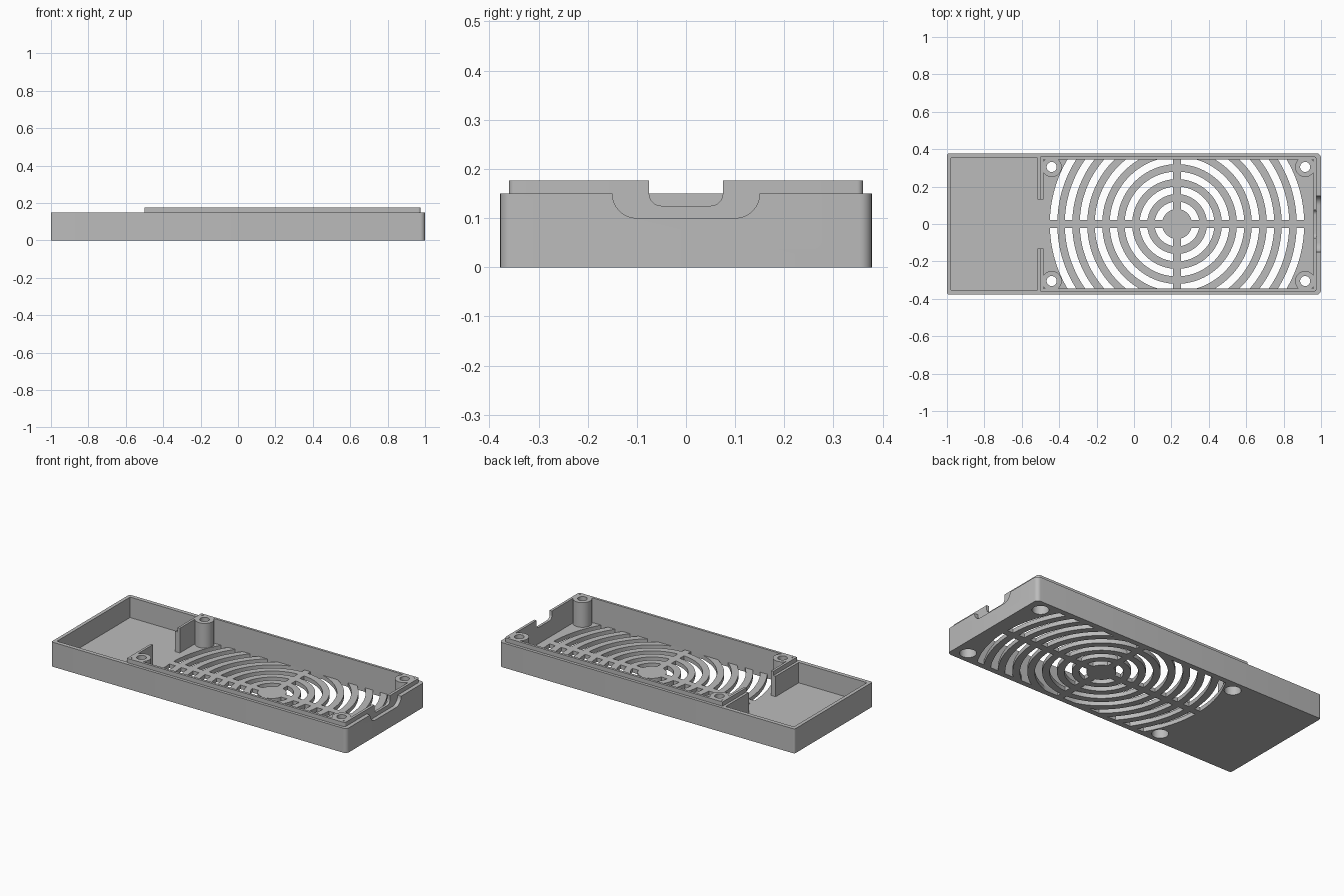
import bpy, bmesh, math

if "Cube" in bpy.data.objects:
    bpy.data.objects.remove(bpy.data.objects["Cube"])

grey = bpy.data.materials.new("grey plastic")
grey.diffuse_color = (0.5, 0.5, 0.5, 1)
grey.use_nodes = True
grey.node_tree.nodes["Principled BSDF"].inputs["Base Color"].default_value = grey.diffuse_color


def prism(name, loops, z0, z1, axes="xyz"):
    """Extrude closed outlines from z0 to z1; axes 'yzx' extrudes along x."""
    bm = bmesh.new()
    for pts in loops:
        if axes == "xyz":
            vs = [bm.verts.new((a, b, z0)) for a, b in pts]
            off = (0, 0, z1 - z0)
        else:
            vs = [bm.verts.new((z0, a, b)) for a, b in pts]
            off = (z1 - z0, 0, 0)
        f = bm.faces.new(vs)
        ext = bmesh.ops.extrude_face_region(bm, geom=[f])
        bmesh.ops.translate(bm, vec=off, verts=[v for v in ext["geom"] if isinstance(v, bmesh.types.BMVert)])
    bmesh.ops.recalc_face_normals(bm, faces=bm.faces)
    me = bpy.data.meshes.new(name)
    bm.to_mesh(me)
    bm.free()
    me.materials.append(grey)
    ob = bpy.data.objects.new(name, me)
    bpy.context.collection.objects.link(ob)
    return ob


def rect(x0, x1, y0, y1, rl=0.0, rr=0.0, n=6):
    """Rectangle with corner radius rl on the left and rr on the right."""
    pts = []
    for cx, cy, r, a in ((x1, y1, rr, 0), (x0, y1, rl, 90), (x0, y0, rl, 180), (x1, y0, rr, 270)):
        if r == 0:
            pts.append((cx, cy))
            continue
        ox = cx - r if cx == x1 else cx + r
        oy = cy - r if cy == y1 else cy + r
        for i in range(n + 1):
            t = math.radians(a + 90 * i / n)
            pts.append((ox + r * math.cos(t), oy + r * math.sin(t)))
    return pts


def circle(cx, cy, r, n=40):
    return [(cx + r * math.cos(2 * math.pi * i / n), cy + r * math.sin(2 * math.pi * i / n)) for i in range(n)]


def notch(half, bottom, r, top=0.3, n=8):
    """U-shaped notch outline with rounded lower corners, in y and z."""
    pts = [(half, top), (-half, top)]
    for sx, a in ((-1, 180), (1, 270)):
        for i in range(n + 1):
            t = math.radians(a + 90 * i / n)
            pts.append((sx * (half - r) + r * math.cos(t), bottom + r + r * math.sin(t)))
    return pts


def boolean(ob, tool, op):
    m = ob.modifiers.new(op.lower(), "BOOLEAN")
    m.operation, m.solver, m.object = op, "EXACT", tool
    bpy.context.view_layer.objects.active = ob
    bpy.ops.object.modifier_apply(modifier=m.name)
    bpy.data.objects.remove(tool)


FLOOR, RIM, LIP = 0.025, 0.15, 0.176
INNER = 0.345

# Outer body with raised lip over the vented compartment
case = prism("vented_case", [rect(-1, 1, -0.378, 0.378, 0.012, 0.025)], 0, RIM)
boolean(case, prism("lip", [rect(-0.5, 0.976, -0.36, 0.36, 0, 0.012)], 0.1, LIP), "UNION")

# Two compartments and the opening through the divider
boolean(case, prism("side_bay", [rect(-0.978, -0.516, -0.353, 0.353)], FLOOR, 0.3), "DIFFERENCE")
boolean(case, prism("vent_bay", [rect(-0.485, 0.96, -INNER, INNER)], FLOOR, 0.3), "DIFFERENCE")
boolean(case, prism("divider_gap", [rect(-0.6, -0.4, -0.13, 0.13)], FLOOR, 0.3), "DIFFERENCE")

# Stepped cable notch in the right end
boolean(case, prism("outer_notch", [notch(0.15, 0.1, 0.05)], 0.976, 1.1, "yzx"), "DIFFERENCE")
boolean(case, prism("inner_notch", [notch(0.075, 0.125, 0.025)], 0.9, 1.1, "yzx"), "DIFFERENCE")

# Screw bosses in the corners, bored through and counterbored from below
spots = [(x, y) for x in (-0.44, 0.915) for y in (-0.305, 0.305)]
boolean(case, prism("bosses", [circle(x, y, 0.0535) for x, y in spots], 0.01, LIP), "UNION")
boolean(case, prism("bores", [circle(x, y, 0.027, 32) for x, y in spots], -0.1, 0.3), "DIFFERENCE")
boolean(case, prism("counterbores", [circle(x, y, 0.046) for x, y in spots], -0.1, 0.1), "DIFFERENCE")

# Concentric vent slots, split by a cross and trimmed at the side walls
CX, BAR = 0.23, 0.021
slots = []
for k in range(8):
    ri, ro = 0.08 + 0.08 * k, 0.12 + 0.08 * k

    def arc(r, n=18):
        a0 = math.asin(BAR / r)
        a1 = min(math.acos(BAR / r), math.asin(min(1, INNER / r)))
        return [(r * math.cos(a0 + (a1 - a0) * i / n), r * math.sin(a0 + (a1 - a0) * i / n)) for i in range(n + 1)]

    pts = arc(ro)
    if ri < INNER < ro:
        pts.append((BAR, INNER))
    pts += arc(ri)[::-1]
    for sx in (1, -1):
        for sy in (1, -1):
            slots.append([(CX + sx * x, sy * y) for x, y in pts])
boolean(case, prism("vent_slots", slots, -0.1, FLOOR + 0.01), "DIFFERENCE")

# Smooth the round parts, keep edges crisp
bpy.ops.object.select_all(action="DESELECT")
case.select_set(True)
bpy.context.view_layer.objects.active = case
bpy.ops.object.shade_smooth_by_angle(angle=math.radians(30))
